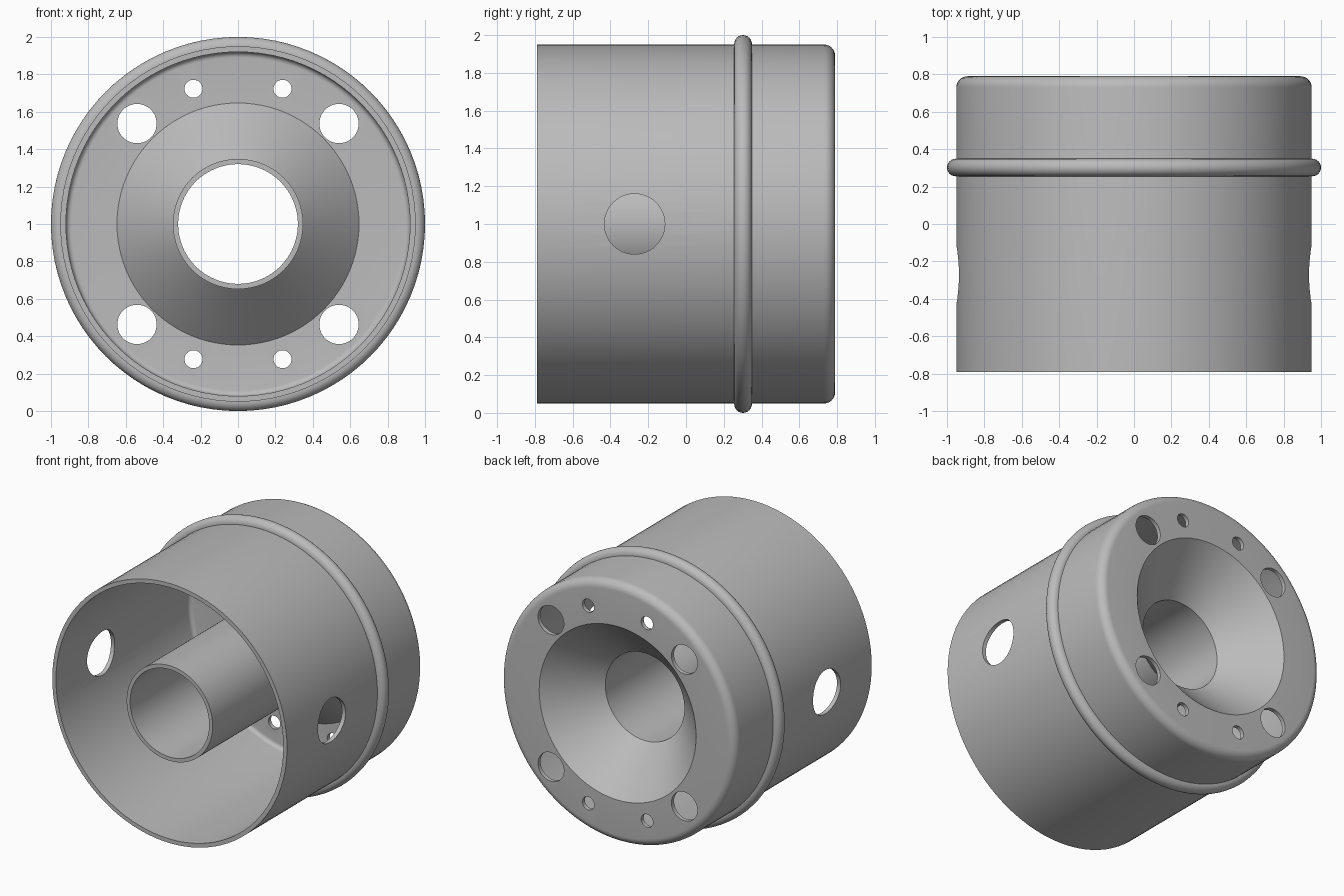
import bpy, bmesh
from math import sin, cos, pi, radians
from mathutils import Matrix, Vector

SEGMENTS = 96
CENTRE_Z = 1.0

cube = bpy.data.objects.get("Cube")
if cube:
    bpy.data.objects.remove(cube, do_unlink=True)

grey = bpy.data.materials.new("plain grey")
grey.use_nodes = True
colour = (0.5, 0.5, 0.5, 1)
grey.diffuse_color = colour
grey.node_tree.nodes["Principled BSDF"].inputs["Base Color"].default_value = colour


def add_object(name, bm):
    mesh = bpy.data.meshes.new(name)
    bm.to_mesh(mesh)
    bm.free()
    mesh.materials.append(grey)
    obj = bpy.data.objects.new(name, mesh)
    obj.location.z = CENTRE_Z
    bpy.context.collection.objects.link(obj)
    return obj


def arc(r, y, radius, start, end, steps):
    """Points (r, y) on an arc, angles in degrees from the radial direction."""
    angles = [radians(start + (end - start) * i / steps) for i in range(steps + 1)]
    return [(r + radius * cos(a), y + radius * sin(a)) for a in angles]


def lathe(name, profile):
    """Turn a closed (radius, y) profile around the y axis."""
    bm = bmesh.new()
    verts = [bm.verts.new((r, y, 0)) for r, y in profile]
    edges = [bm.edges.new((v, verts[i - 1])) for i, v in enumerate(verts)]
    bmesh.ops.spin(bm, geom=verts + edges, cent=(0, 0, 0), axis=(0, 1, 0),
                   angle=2 * pi, steps=SEGMENTS, use_merge=True)
    bmesh.ops.remove_doubles(bm, verts=bm.verts, dist=0.0001)
    bmesh.ops.recalc_face_normals(bm, faces=bm.faces)
    return add_object(name, bm)


def drill(bm, centre, axis, radius, depth):
    turn = Vector((0, 0, 1)).rotation_difference(Vector(axis)).to_matrix().to_4x4()
    bmesh.ops.create_cone(bm, cap_ends=True, segments=48, radius1=radius,
                          radius2=radius, depth=depth,
                          matrix=Matrix.Translation(centre) @ turn)


def smooth(obj):
    bpy.ops.object.select_all(action='DESELECT')
    obj.select_set(True)
    bpy.context.view_layer.objects.active = obj
    bpy.ops.object.shade_smooth_by_angle(angle=radians(30))


# Thin cup with a rounded rear edge, a rear funnel and a central tube
front, back = -0.79, 0.79
profile = [(0.92, front), (0.95, front)]
profile += arc(0.89, back - 0.06, 0.06, 0, 90, 8)
profile += [(0.635, back), (0.32, 0.475), (0.32, front),
            (0.348, front), (0.348, 0.461), (0.647, 0.76)]
profile += arc(0.89, 0.73, 0.03, 90, 0, 6)
body = lathe("cup_body", profile)

# Rear plate holes and the two side holes
holes = bmesh.new()
for sx in (-1, 1):
    for sz in (-1, 1):
        drill(holes, (0.54 * sx, 0.78, 0.537 * sz), (0, 1, 0), 0.105, 0.2)
        drill(holes, (0.238 * sx, 0.78, 0.723 * sz), (0, 1, 0), 0.048, 0.2)
    drill(holes, (0.92 * sx, -0.272, 0), (1, 0, 0), 0.16, 0.2)
cutter = add_object("hole_cutter", holes)
cutter.hide_render = True

cut = body.modifiers.new("holes", 'BOOLEAN')
cut.operation = 'DIFFERENCE'
cut.solver = 'EXACT'
cut.object = cutter
bpy.context.view_layer.objects.active = body
bpy.ops.object.modifier_apply(modifier=cut.name)
bpy.data.objects.remove(cutter, do_unlink=True)
smooth(body)

# Half-round bead around the outside
bead = lathe("outer_bead", [(0.935, 0.255)] + arc(0.953, 0.302, 0.047, -90, 90, 12)
             + [(0.935, 0.349)])
smooth(bead)
